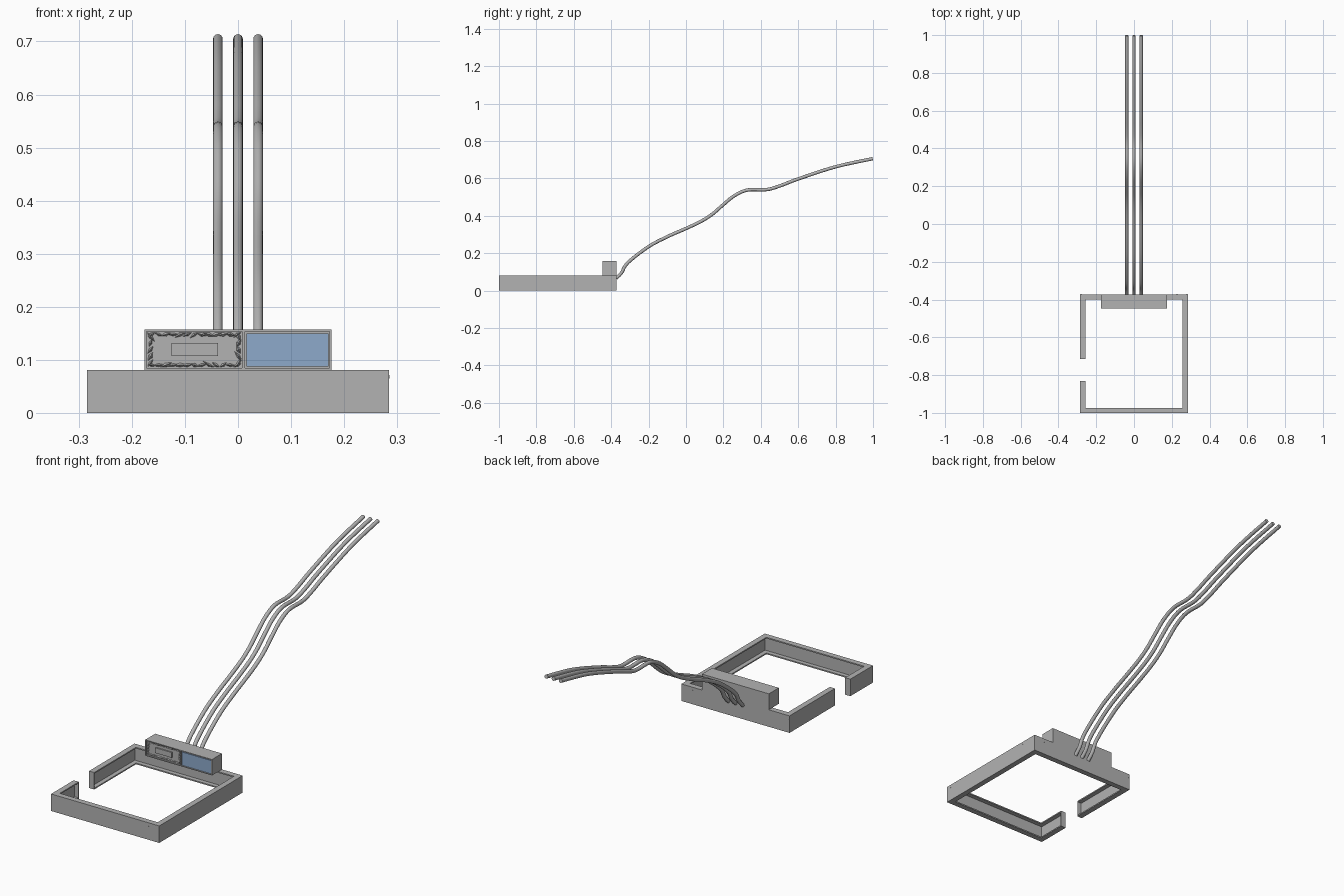
import bpy, bmesh, math, random
from mathutils import Vector

if "Cube" in bpy.data.objects:
    bpy.data.objects.remove(bpy.data.objects["Cube"])

random.seed(4)


def material(name, rgb):
    m = bpy.data.materials.new(name)
    m.diffuse_color = (*rgb, 1)
    m.use_nodes = True
    m.node_tree.nodes["Principled BSDF"].inputs["Base Color"].default_value = m.diffuse_color
    return m


GREY = material("plain_grey", (0.45, 0.45, 0.45))
BLUE = material("panel_blue", (0.27, 0.40, 0.60))


def finish(name, bm, mat):
    bmesh.ops.recalc_face_normals(bm, faces=bm.faces[:])
    me = bpy.data.meshes.new(name)
    bm.to_mesh(me)
    bm.free()
    me.materials.append(mat)
    ob = bpy.data.objects.new(name, me)
    bpy.context.collection.objects.link(ob)
    return ob


def add_box(bm, lo, hi):
    vs = bmesh.ops.create_cube(bm, size=1)["verts"]
    for v in vs:
        v.co = Vector([(a + b) / 2 + c * (b - a) for a, b, c in zip(lo, hi, v.co)])


def box(name, lo, hi, mat=GREY):
    bm = bmesh.new()
    add_box(bm, lo, hi)
    return finish(name, bm, mat)


X, Y0, Y1, H, W, T = 0.285, -1.0, -0.372, 0.081, 0.027, 0.006

# Open rectangular frame: inward-facing channel swept round mitred corners
path = [(-X, -0.712), (-X, Y1), (X, Y1), (X, Y0), (-X, Y0), (-X, -0.832)]
inward = [(1, 0), (1, -1), (-1, -1), (-1, 1), (1, 1), (1, 0)]
profile = [(0, 0), (W, 0), (W, T), (T, T), (T, H - T), (W, H - T), (W, H), (0, H)]
bm = bmesh.new()
rings = [[bm.verts.new((p[0] + d * n[0], p[1] + d * n[1], z)) for d, z in profile]
         for p, n in zip(path, inward)]
for a, b in zip(rings, rings[1:]):
    for i in range(8):
        j = (i + 1) % 8
        bm.faces.new((a[i], a[j], b[j], b[i]))
bm.faces.new(rings[0])
bm.faces.new(rings[-1])
finish("channel_frame", bm, GREY)

# Closing plates at the gap in the left side
box("gap_end_back", (-X, -0.714, 0), (-X + W, -0.711, H))
box("gap_end_front", (-X, -0.833, 0), (-X + W, -0.830, H))


# Small screw heads on the frame walls
def screw(name, pos, axis):
    bpy.ops.mesh.primitive_cylinder_add(
        vertices=12, radius=0.003, depth=0.002, location=pos,
        rotation=(math.pi / 2, 0, 0) if axis == "y" else (0, math.pi / 2, 0))
    ob = bpy.context.object
    ob.name = name
    ob.data.materials.append(GREY)


for i, x in enumerate((-0.281, 0.227, 0.281)):
    screw(f"front_screw_{i}", (x, Y0 + 0.0005, 0.065), "y")
    screw(f"back_screw_{i}", (x, Y1 - 0.0005, 0.065), "y")
for i, y in enumerate((-0.973, -0.460, -0.402)):
    screw(f"side_screw_{i}", (X - 0.0005, y, 0.068), "x")

# Control box with raised rim and divider
BX, BZ0, BZ1, BF = 0.176, 0.081, 0.157, -0.447
bm = bmesh.new()
add_box(bm, (-BX, BF + 0.008, BZ0), (BX, Y1, BZ1))
for lo, hi in (((-BX, BZ0), (BX, BZ0 + 0.004)), ((-BX, BZ1 - 0.004), (BX, BZ1)),
               ((-BX, BZ0), (-BX + 0.004, BZ1)), ((BX - 0.004, BZ0), (BX, BZ1)),
               ((0.008, BZ0), (0.013, BZ1))):
    add_box(bm, (lo[0], BF, lo[1]), (hi[0], BF + 0.009, hi[1]))
finish("control_box", bm, GREY)

# Blue panel in the right half
box("blue_panel", (0.016, BF + 0.001, 0.087), (0.171, BF + 0.009, 0.150), BLUE)

# Left half: central plate and jagged relief round the border
box("relief_plate", (-0.125, BF + 0.002, 0.107), (-0.038, BF + 0.009, 0.132))
L, R, B, TOP = -0.171, 0.007, 0.086, 0.152


def shard(bm, x, z, length, width, ang):
    """Low pointed ridge lying on the recessed panel."""
    c, s = math.cos(ang), math.sin(ang)
    pts = [(-length, 0), (0, -width), (length, 0), (0, width)]
    def clamp(px, pz):
        return min(max(px, L), R), min(max(pz, B), TOP)
    base = []
    for u, v in pts:
        px, pz = clamp(x + u * c - v * s, z + u * s + v * c)
        base.append(bm.verts.new((px, BF + 0.0085, pz)))
    px, pz = clamp(x, z)
    tip = bm.verts.new((px, BF + random.uniform(0.001, 0.004), pz))
    for i in range(4):
        bm.faces.new((base[i], base[(i + 1) % 4], tip))


bm = bmesh.new()
for i in range(13):
    x = L + 0.008 + (R - L - 0.016) * i / 12
    for z in (B + 0.004, TOP - 0.004):
        shard(bm, x, z, random.uniform(0.009, 0.015), random.uniform(0.003, 0.005),
              random.uniform(-0.7, 0.7))
for i in range(5):
    z = B + 0.008 + (TOP - B - 0.016) * i / 4
    for x in (L + 0.006, R - 0.006):
        shard(bm, x, z, random.uniform(0.008, 0.014), random.uniform(0.003, 0.005),
              math.pi / 2 + random.uniform(-0.7, 0.7))
finish("jagged_relief", bm, GREY)

# Three wavy hoses rising behind the box
wave = [(-0.374, 0.065), (-0.345, 0.095), (-0.31, 0.150), (-0.20, 0.235), (-0.10, 0.288),
        (0.0, 0.332), (0.08, 0.370), (0.14, 0.408), (0.20, 0.460), (0.26, 0.508),
        (0.33, 0.538), (0.43, 0.540), (0.50, 0.559), (0.60, 0.597), (0.80, 0.662),
        (0.998, 0.705)]
R0, SIDES, STEPS = 0.009, 16, 5


def smooth_path(p):
    """Catmull-Rom interpolation of the control points."""
    q = [Vector(v) for v in [p[0], *p, p[-1]]]
    out = []
    for a, b, c, d in zip(q, q[1:], q[2:], q[3:]):
        for k in range(STEPS):
            t = k / STEPS
            out.append(0.5 * (2 * b + (c - a) * t + (2 * a - 5 * b + 4 * c - d) * t * t
                              + (3 * b - 3 * c + d - a) * t ** 3))
    return out + [q[-1]]


line = smooth_path(wave)
for name, x in (("left_hose", -0.038), ("middle_hose", 0.0), ("right_hose", 0.038)):
    bm = bmesh.new()
    rings = []
    for i, p in enumerate(line):
        t = (line[min(i + 1, len(line) - 1)] - line[max(i - 1, 0)]).normalized()
        ring = []
        for k in range(SIDES):
            a = 2 * math.pi * k / SIDES
            u = R0 * math.sin(a)
            ring.append(bm.verts.new((x + R0 * math.cos(a), p.x - t.y * u, p.y + t.x * u)))
        rings.append(ring)
    for a, b in zip(rings, rings[1:]):
        for k in range(SIDES):
            j = (k + 1) % SIDES
            bm.faces.new((a[k], a[j], b[j], b[k]))
    bm.faces.new(rings[0])
    bm.faces.new(rings[-1])
    ob = finish(name, bm, GREY)
    bpy.ops.object.select_all(action="DESELECT")
    ob.select_set(True)
    bpy.context.view_layer.objects.active = ob
    bpy.ops.object.shade_smooth_by_angle(angle=math.radians(40))
